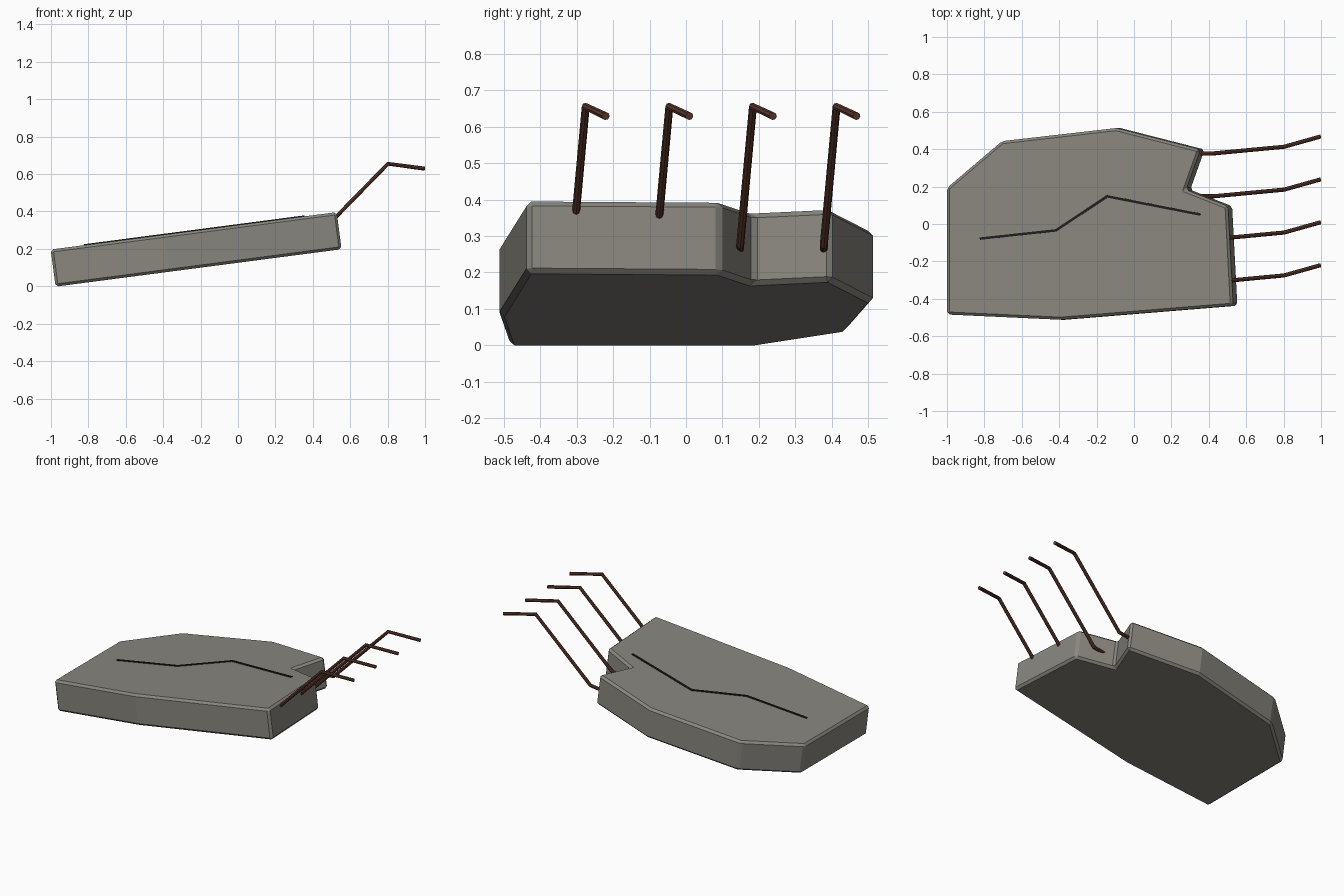
import bpy, bmesh, math
from mathutils import Matrix, Vector

if "Cube" in bpy.data.objects:
    bpy.data.objects.remove(bpy.data.objects["Cube"])

TILT = 0.13
THICK = 0.2
COS = math.cos(TILT)
# slab space (lying flat, left edge at x = 0) to world
PLACE = Matrix.Translation((-0.9755, 0, -0.0018)) @ Matrix.Rotation(-TILT, 4, 'Y')


def material(name, rgb):
    m = bpy.data.materials.new(name)
    m.diffuse_color = (*rgb, 1)
    m.use_nodes = True
    m.node_tree.nodes["Principled BSDF"].inputs["Base Color"].default_value = m.diffuse_color
    return m


concrete = material("concrete grey", (0.25, 0.24, 0.21))
rust = material("rusty brown", (0.11, 0.04, 0.025))
dark = material("crack black", (0.012, 0.014, 0.014))


def add_object(name, data, mat):
    ob = bpy.data.objects.new(name, data)
    data.materials.append(mat)
    bpy.context.collection.objects.link(ob)
    return ob


def on_slab(x, y, z=0.0):
    """Point given by its plan position on the top face, in slab space."""
    return Vector(((x + 1) / COS, y, z))


def mesh_from(bm, name):
    bmesh.ops.recalc_face_normals(bm, faces=bm.faces)
    me = bpy.data.meshes.new(name)
    bm.to_mesh(me)
    bm.free()
    return me


# broken slab: extruded outline with a notch, chamfered edges
outline = [(-1, -0.484), (-0.39, -0.512), (0.53, -0.437), (0.502, 0.095),
           (0.278, 0.183), (0.355, 0.398), (-0.095, 0.513), (-0.706, 0.443), (-1, 0.193)]
bm = bmesh.new()
base = bm.faces.new([bm.verts.new(on_slab(x, y)) for x, y in outline])
top = bmesh.ops.extrude_face_region(bm, geom=[base])
bmesh.ops.translate(bm, vec=(0, 0, THICK),
                    verts=[g for g in top["geom"] if isinstance(g, bmesh.types.BMVert)])
slab = add_object("slab", mesh_from(bm, "slab"), concrete)
slab.matrix_world = PLACE
bevel = slab.modifiers.new("chamfer", 'BEVEL')
bevel.width = 0.014
bevel.segments = 1
bevel.limit_method = 'ANGLE'
bevel.angle_limit = math.radians(30)

# crack: thin strips following a zigzag on the top face
path = [(-0.82, -0.078), (-0.415, -0.034), (-0.143, 0.148), (0.353, 0.051)]
bm = bmesh.new()
for a, b in zip(path, path[1:]):
    p, q = on_slab(*a, THICK + 0.001), on_slab(*b, THICK + 0.001)
    d = q - p
    mat = (Matrix.Translation((p + q) / 2)
           @ Matrix.Rotation(math.atan2(d.y, d.x), 4, 'Z')
           @ Matrix.Diagonal((d.length + 0.006, 0.013, 0.008, 1)))
    bmesh.ops.create_cube(bm, size=1, matrix=mat)
crack = add_object("crack", mesh_from(bm, "crack"), dark)
crack.matrix_world = PLACE

# four bent reinforcing bars sticking out of the broken end
bar_path = [(0.2, 0, 0.245), (0.43, 0, 0.275), (0.802, 0.035, 0.655), (0.998, 0.09, 0.629)]
for i in range(4):
    cu = bpy.data.curves.new(f"rebar_{i + 1}", 'CURVE')
    cu.dimensions = '3D'
    cu.bevel_depth = 0.011
    cu.bevel_resolution = 2
    cu.use_fill_caps = True
    sp = cu.splines.new('POLY')
    sp.points.add(len(bar_path) - 1)
    sp.use_smooth = False
    for pt, (x, y, z) in zip(sp.points, bar_path):
        pt.co = (x, y - 0.31 + 0.2293 * i, z, 1)
    add_object(f"rebar_{i + 1}", cu, rust)
